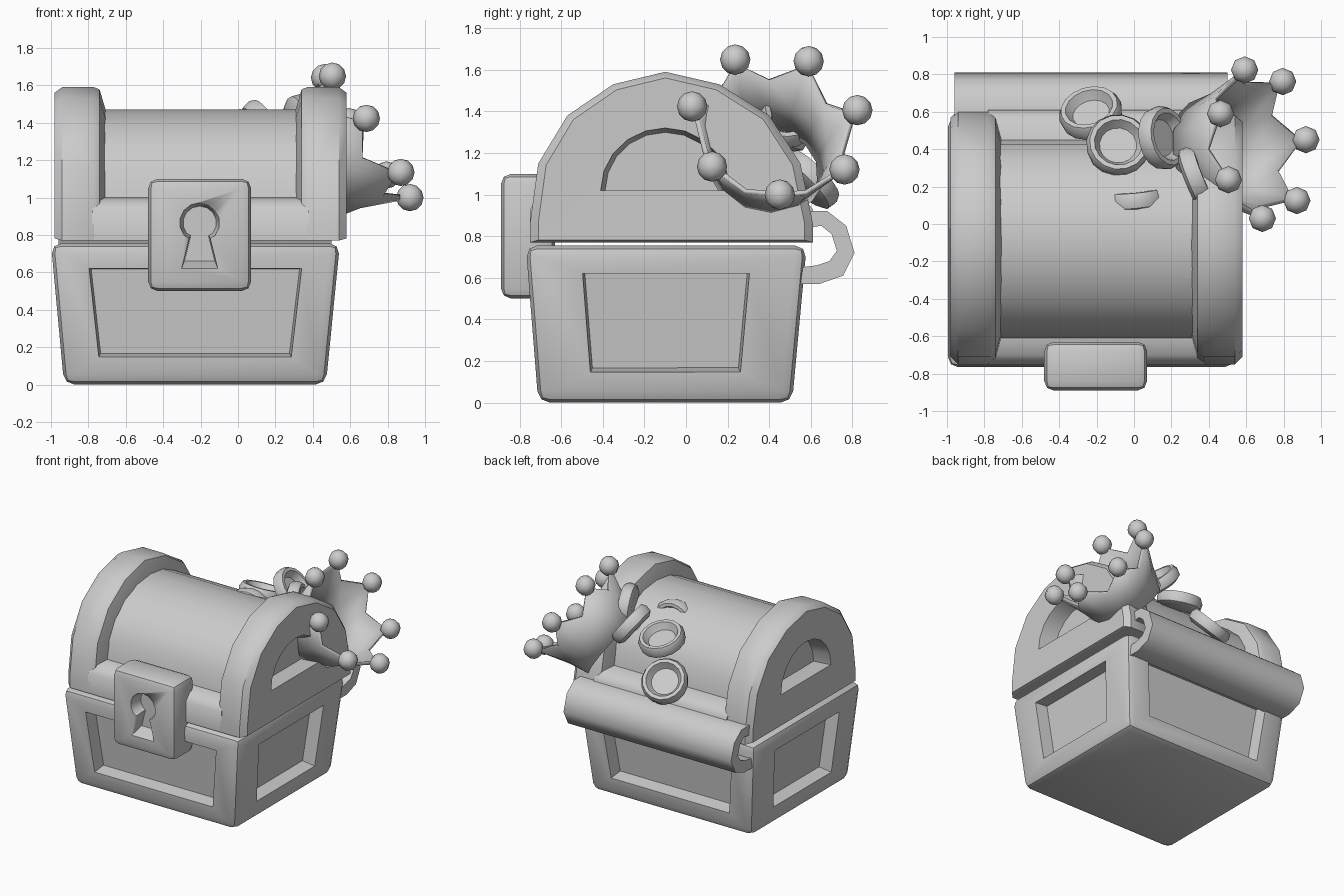
import bpy, bmesh, math
from mathutils import Vector

if "Cube" in bpy.data.objects:
    bpy.data.objects.remove(bpy.data.objects["Cube"])


def finish(name, bm, angle=40):
    bmesh.ops.recalc_face_normals(bm, faces=bm.faces)
    me = bpy.data.meshes.new(name)
    bm.to_mesh(me)
    bm.free()
    ob = bpy.data.objects.new(name, me)
    bpy.context.collection.objects.link(ob)
    bpy.ops.object.select_all(action='DESELECT')
    ob.select_set(True)
    bpy.context.view_layer.objects.active = ob
    bpy.ops.object.shade_smooth_by_angle(angle=math.radians(angle))
    return ob


def skin(loops, caps=True, closed=True):
    """Bridge rings that all have the same point count."""
    bm = bmesh.new()
    rings = [[bm.verts.new(p) for p in lp] for lp in loops]
    n = len(rings[0])
    for a, b in zip(rings, rings[1:]):
        for i in range(n):
            j = (i + 1) % n
            bm.faces.new((a[i], a[j], b[j], b[i]))
    if caps:
        bm.faces.new(rings[0])
        bm.faces.new(rings[-1])
    return bm


def tapered_box(bottom, top, z0, z1):
    """bottom / top = (x0, x1, y0, y1)"""
    def ring(r, z):
        return [(r[0], r[2], z), (r[1], r[2], z), (r[1], r[3], z), (r[0], r[3], z)]
    bm = skin([ring(bottom, z0), ring(top, z1)])
    bmesh.ops.recalc_face_normals(bm, faces=bm.faces)
    return bm


def at_x(profile, x):
    return [(x, y, z) for y, z in profile]


# chest base with a recessed panel on each side
bm = tapered_box((-0.93, 0.47, -0.71, 0.51), (-1.0, 0.545, -0.77, 0.58), 0, 0.755)
outer_edges = list(bm.edges)
bm.normal_update()
for f in [f for f in bm.faces if abs(f.normal.z) < 0.5]:
    extra = 0.91 if abs(f.normal.y) > 0.5 else 0.76
    bmesh.ops.inset_individual(bm, faces=[f], thickness=0.2)
    c = f.calc_center_median()
    for v in f.verts:
        v.co.x = c.x + (v.co.x - c.x) * extra if abs(f.normal.y) > 0.5 else v.co.x
        v.co.y = c.y + (v.co.y - c.y) * extra if abs(f.normal.x) > 0.5 else v.co.y
    bmesh.ops.inset_individual(bm, faces=[f], thickness=0.015, depth=-0.1)
bmesh.ops.bevel(bm, geom=outer_edges, offset=0.055, segments=2, profile=0.5, affect='EDGES')
finish("chest_base", bm)

# lid end caps: arched, with a half-round recess
arch = [(-0.75, 0.77), (-0.75, 0.86), (-0.71, 1.15), (-0.57, 1.38), (-0.35, 1.53), (-0.1, 1.59),
        (0.16, 1.53), (0.40, 1.38), (0.55, 1.15), (0.61, 0.86), (0.61, 0.77)]


def scaled(prof, sy, sz, cy=-0.08, cz=1.0):
    return [(cy + (y - cy) * sy, cz + (z - cz) * sz) for y, z in prof]


def window(s):
    return [(-0.1 - 0.31 * s * math.cos(math.pi * i / 10),
             1.02 + 0.30 * s * math.sin(math.pi * i / 10)) for i in range(11)]


for name, sgn in (("lid_end_right", 1), ("lid_end_left", -1)):
    steps = [(0.50, scaled(arch, 0.75, 0.75)), (0.54, scaled(arch, 0.97, 0.98)),
             (0.57, arch), (0.74, arch), (0.78, scaled(arch, 0.94, 0.95)),
             (0.775, window(1.0)), (0.64, window(0.93))]
    finish(name, skin([at_x(p, -0.2 + sgn * d) for d, p in steps]))

# lid barrel with a rim along the front and back
barrel = [(-0.75, 0.77), (-0.75, 0.93), (-0.70, 0.985)]
barrel += [(-0.08 - 0.53 * math.cos(math.pi * i / 10), 1.0 + 0.47 * math.sin(math.pi * i / 10))
           for i in range(11)]
barrel += [(0.56, 0.985), (0.61, 0.93), (0.61, 0.77)]
finish("lid_barrel", skin([at_x(barrel, -0.78), at_x(barrel, 0.38)]), 50)

# lock plate with a keyhole
r = (-0.48, 0.07, -0.89, -0.63)
bm = tapered_box(r, r, 0.5, 1.1)
bmesh.ops.bevel(bm, geom=list(bm.edges), offset=0.05, segments=2, profile=0.5, affect='EDGES')
lock = finish("lock_plate", bm)


def keyhole(s, y):
    pts = [(-0.095, -0.24), (0.095, -0.24), (0.055, -0.08)]
    pts += [(0.105 * math.cos(math.radians(a)), 0.105 * math.sin(math.radians(a)))
            for a in range(-40, 221, 26)]
    pts.append((-0.055, -0.08))
    return [(-0.205 + x * s, y, 0.865 + z * s) for x, z in pts]


cutter = finish("keyhole_cutter", skin([keyhole(1.12, -0.94), keyhole(0.98, -0.87), keyhole(0.85, -0.79)]))
cutter.hide_render = True
mod = lock.modifiers.new("keyhole", 'BOOLEAN')
mod.object = cutter
mod.operation = 'DIFFERENCE'
mod.solver = 'EXACT'
bpy.ops.object.select_all(action='DESELECT')
lock.select_set(True)
bpy.context.view_layer.objects.active = lock
bpy.ops.object.modifier_apply(modifier="keyhole")
bpy.data.objects.remove(cutter)

# hinge: a curled strip along the back
strip = [(0.58, 0.92), (0.68, 0.92), (0.77, 0.85), (0.81, 0.72), (0.755, 0.61), (0.64, 0.57), (0.55, 0.57),
         (0.55, 0.65), (0.63, 0.66), (0.69, 0.68), (0.725, 0.73), (0.70, 0.81), (0.65, 0.85), (0.58, 0.84)]
finish("back_hinge", skin([at_x(strip, -0.96), at_x(strip, 0.50)]), 50)

# crown: a flared, seven-pointed band on a tilted axis, with a ball on each point
centre = Vector((0.69, 0.431, 1.339))
axis = Vector((0.82, 0.11, 0.56)).normalized()
u = Vector((0.23, 0.02, -0.34))
u = (u - axis * u.dot(axis)).normalized()
v = axis.cross(u)


def crown_point(i, rad, depth):
    a = math.pi * i / 7
    return centre + (u * math.cos(a) + v * math.sin(a)) * rad - axis * depth


rows = [[crown_point(i, 0.26, 0.40) for i in range(14)],
        [crown_point(i, 0.295, 0.25) for i in range(14)],
        [crown_point(i, *((0.34, 0.13) if i % 2 else (0.395, 0.02))) for i in range(14)]]
crown = finish("crown", skin(rows, caps=False))
sol = crown.modifiers.new("thickness", 'SOLIDIFY')
sol.thickness = 0.025
sol.offset = 0
for k in range(7):
    bm = bmesh.new()
    bmesh.ops.create_uvsphere(bm, u_segments=8, v_segments=6, radius=0.073)
    bmesh.ops.translate(bm, verts=bm.verts, vec=crown_point(2 * k, 0.41, 0))
    finish(f"crown_ball_{k + 1}", bm, 50)

# coins: dished discs, some half sunk into the lid
coin = [(0.13, -0.05), (0.165, -0.03), (0.172, 0.015), (0.155, 0.05), (0.13, 0.05), (0.11, 0.015), (0.10, 0.0)]
coins = [((-0.23, 0.59, 1.07), (-0.2, 0.65, 0.65)), ((-0.085, 0.42, 1.30), (0.05, 0.35, 0.93)),
         ((0.15, 0.46, 1.37), (0.75, 0.15, 0.6)), ((0.01, 0.13, 1.30), (-0.1, 1, 0.1)),
         ((0.33, 0.25, 1.38), (1, 0.4, 0.1))]
for k, (pos, nrm) in enumerate(coins):
    rot = Vector(nrm).to_track_quat('Z', 'Y')
    rings = [[Vector(pos) + rot @ Vector((rad * math.cos(math.tau * i / 16), rad * math.sin(math.tau * i / 16), h))
              for i in range(16)] for rad, h in coin]
    finish(f"coin_{k + 1}", skin(rings), 50)
